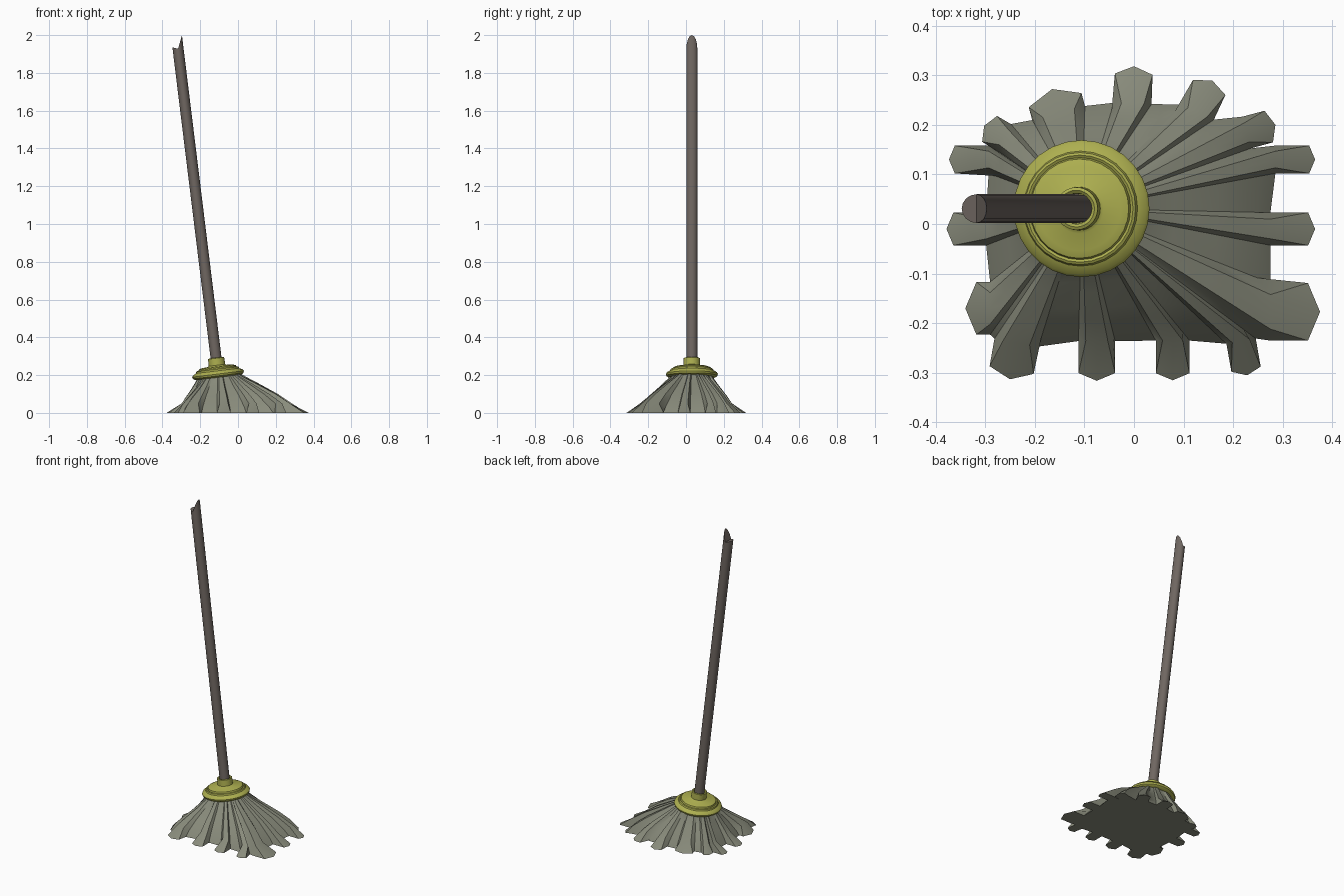
import bpy, bmesh
from math import sin, cos, tan, pi, radians, atan2
from mathutils import Vector

if "Cube" in bpy.data.objects:
    bpy.data.objects.remove(bpy.data.objects["Cube"])

TILT = radians(7)
CX, CY, CZ = -0.105, 0.031, 0.2     # collar centre


def finish(name, bm, color, angle, tilted=False):
    bmesh.ops.recalc_face_normals(bm, faces=bm.faces[:])
    me = bpy.data.meshes.new(name)
    bm.to_mesh(me)
    bm.free()
    ob = bpy.data.objects.new(name, me)
    bpy.context.collection.objects.link(ob)
    mat = bpy.data.materials.new(name + "_color")
    mat.diffuse_color = (*color, 1)
    mat.use_nodes = True
    mat.node_tree.nodes["Principled BSDF"].inputs["Base Color"].default_value = mat.diffuse_color
    me.materials.append(mat)
    if tilted:
        ob.location = (CX, CY, CZ)
        ob.rotation_euler = (0, -TILT, 0)
    bpy.ops.object.select_all(action='DESELECT')
    ob.select_set(True)
    bpy.context.view_layer.objects.active = ob
    bpy.ops.object.shade_smooth_by_angle(angle=radians(angle))
    return ob


def bridge(bm, a, b):
    n = len(a)
    for i in range(n):
        j = (i + 1) % n
        bm.faces.new((a[i], a[j], b[j], b[i]))


def circle(bm, n, r, height):
    ring = []
    for i in range(n):
        x, y = r * cos(2 * pi * i / n), r * sin(2 * pi * i / n)
        ring.append(bm.verts.new((x, y, height(x))))
    return ring


# Handle: tilted pole with a broken-off, notched end
R = 0.029
bm = bmesh.new()
low = circle(bm, 16, R, lambda x: 0.03)
top = circle(bm, 16, R, lambda x: 1.741 + (x * 0.069 / R if x > 0 else -x * 0.011 / R))
bridge(bm, low, top)
bm.faces.new(low)
bm.faces.new(top[4:13])
bm.faces.new(top[12:] + top[:5])
finish("handle", bm, (0.16, 0.135, 0.12), 35, True)

# Collar: lathed stepped disc with a socket for the pole
profile = [(0.1, -0.012), (0.122, -0.012), (0.135, -0.004), (0.138, 0.006), (0.133, 0.014),
           (0.116, 0.023), (0.113, 0.031), (0.108, 0.034), (0.103, 0.031), (0.1, 0.04),
           (0.085, 0.046), (0.05, 0.049), (0.044, 0.053), (0.043, 0.09), (0.037, 0.093),
           (0.031, 0.088), (0.03, 0.05)]
bm = bmesh.new()
rings = [circle(bm, 28, r, lambda x, h=h: h) for r, h in profile]
for a, b in zip(rings, rings[1:]):
    bridge(bm, a, b)
bm.faces.new(rings[0])
bm.faces.new(rings[-1])
finish("collar", bm, (0.42, 0.43, 0.08), 35, True)

# Mop strands, counter-clockwise: tip x, tip y, heading, half width, free length
strands = [
    (0.365, -0.01, 0, 0.033, 0.09), (0.365, 0.13, 0, 0.028, 0.08),
    (0.285, 0.2, 15, 0.033, 0.06), (0.158, 0.289, 65, 0.036, 0.07),
    (0.0, 0.318, 88, 0.038, 0.075), (-0.165, 0.272, 105, 0.055, 0.05),
    (-0.302, 0.198, 150, 0.03, 0.045), (-0.373, 0.13, 180, 0.028, 0.08),
    (-0.378, -0.01, 180, 0.033, 0.08), (-0.34, -0.17, 180, 0.053, 0.05),
    (-0.25, -0.313, 260, 0.045, 0.075), (-0.075, -0.316, 270, 0.037, 0.08),
    (0.078, -0.315, 270, 0.034, 0.08), (0.228, -0.305, 280, 0.03, 0.07),
    (0.375, -0.177, 0, 0.058, 0.1)]

# Each strand gives five columns: valley, shoulder, tip, shoulder, valley
floor, knee, valley = [], [], []
for x, y, heading, w, length in strands:
    d = Vector((cos(radians(heading)), sin(radians(heading))))
    left = Vector((-d.y, d.x))
    tip = Vector((x, y))
    base = tip - d * length
    floor += [base - left * w, tip - d * w * 0.42 - left * w, tip,
              tip - d * w * 0.42 + left * w, base + left * w]
    knee += [base + left * w * k for k in (-1, -0.6, 0, 0.6, 1)]
    valley += [True, False, False, False, True]

# Mop head: loft from the floor outline up to the collar
centre = Vector((CX, CY))
bm = bmesh.new()
prev = [bm.verts.new((p.x, p.y, 0)) for p in floor]
bm.faces.new(prev)
for z, f, dent in [(0.05, 1, 0.07), (0.09, 0.74, 0.12), (0.14, 0.38, 0.12),
                   (0.18, 0.12, 0.08), (0.203, 0, 0.03)]:
    ring = []
    for p, v in zip(knee, valley):
        q = p - centre
        r = 0.108 + (q.length - 0.108) * f
        if v:
            r *= 1 - dent
        a = atan2(q.y, q.x)
        dz = r * cos(a) * tan(TILT) * (1 - f)
        zz = z * (0.6 if v and f == 1 else 1) + dz
        ring.append(bm.verts.new((CX + r * cos(a), CY + r * sin(a), zz)))
    bridge(bm, prev, ring)
    prev = ring
bm.faces.new(prev)
finish("mop_head", bm, (0.25, 0.26, 0.2), 32)
